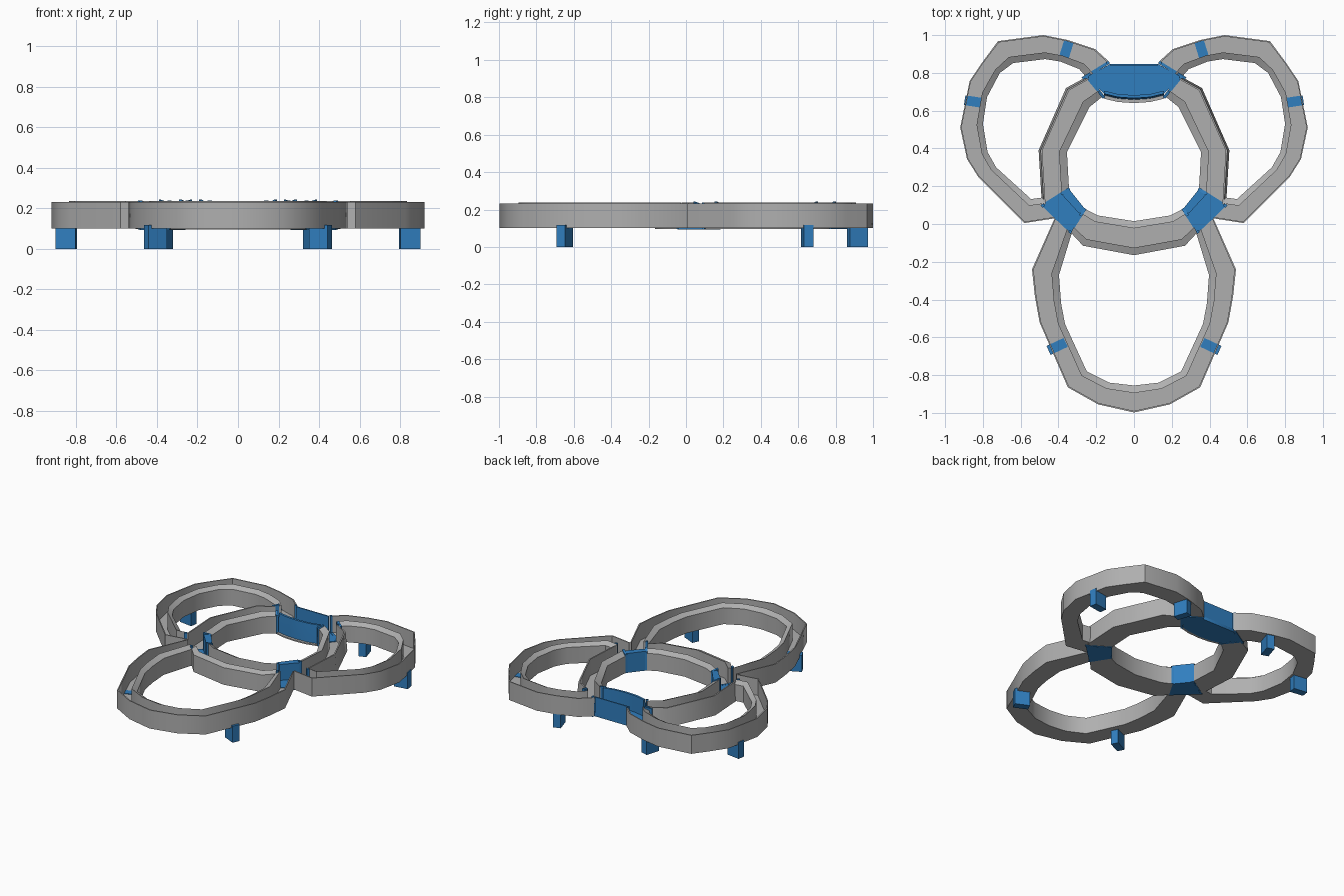
import bpy, bmesh, math

if "Cube" in bpy.data.objects:
    bpy.data.objects.remove(bpy.data.objects["Cube"])

BOT, FLOOR, TOP, LIP = 0.10, 0.114, 0.232, 0.217


def material(name, colour):
    m = bpy.data.materials.new(name)
    m.diffuse_color = colour
    m.use_nodes = True
    m.node_tree.nodes["Principled BSDF"].inputs["Base Color"].default_value = m.diffuse_color
    return m


blue = material("blue", (0.03, 0.21, 0.52, 1))
grey = material("dark_grey", (0.43, 0.43, 0.43, 1))


def finish(name, bm, mat):
    bmesh.ops.recalc_face_normals(bm, faces=bm.faces[:])
    me = bpy.data.meshes.new(name)
    bm.to_mesh(me)
    bm.free()
    ob = bpy.data.objects.new(name, me)
    bpy.context.collection.objects.link(ob)
    me.materials.append(mat)
    bpy.ops.object.select_all(action='DESELECT')
    ob.select_set(True)
    bpy.context.view_layer.objects.active = ob
    bpy.ops.object.shade_smooth_by_angle(angle=math.radians(42))
    return ob


def flip(pairs):
    return [((-a, b), (-c, d)) for (a, b), (c, d) in pairs]


def mirrored(half):
    # half ends on the centre line
    return half + flip(half)[-2::-1]


def sweep(name, pairs, section, mat):
    """Sweep a section (t across, z) between outer/inner outline pairs."""
    bm = bmesh.new()
    rows = [[bm.verts.new((o[0] + (i[0] - o[0]) * t,
                           o[1] + (i[1] - o[1]) * t, z)) for t, z in section]
            for o, i in pairs]
    n = len(section)
    for r, s in zip(rows, rows[1:]):
        for k in range(n):
            bm.faces.new((r[k], r[(k + 1) % n], s[(k + 1) % n], s[k]))
    bm.faces.new(rows[0])
    bm.faces.new(rows[-1])
    return finish(name, bm, mat)


def trough(name, pairs, lean=0.0, wall=0.06, rim=0.72, bottom=BOT, mat=grey):
    """Channel with a thin outer wall, low floor and thick inner rim."""
    w = lean + wall
    return sweep(name, pairs, [
        (0, bottom), (lean, TOP), (w, TOP), (w, FLOOR), (rim, FLOOR),
        (rim, TOP + 0.005), (1, LIP), (1, bottom)], mat)


def prism(name, outline, z0, z1, mat=blue):
    bm = bmesh.new()
    face = bm.faces.new([bm.verts.new((x, y, z0)) for x, y in outline])
    ext = bmesh.ops.extrude_face_region(bm, geom=[face])
    for v in ext["geom"]:
        if isinstance(v, bmesh.types.BMVert):
            v.co.z = z1
    return finish(name, bm, mat)


def bar(name, cx, cy, length, width, angle, z0, z1):
    c, s = math.cos(angle), math.sin(angle)
    pts = [(cx + u * length / 2 * c - v * width / 2 * s,
            cy + u * length / 2 * s + v * width / 2 * c)
           for u, v in ((-1, -1), (1, -1), (1, 1), (-1, 1))]
    return prism(name, pts, z0, z1)


def seam(name, a, b):
    """Thin U-shaped joint; b is the end at the inner rim."""
    dx, dy = b[0] - a[0], b[1] - a[1]
    d = math.hypot(dx, dy)
    nx, ny = -dy / d * 0.008, dx / d * 0.008
    pairs = [((a[0] + k * nx, a[1] + k * ny), (b[0] + k * nx, b[1] + k * ny))
             for k in (-1, 1)]
    sweep(name, pairs, [
        (-0.02, 0.095), (-0.02, 0.238), (0.08, 0.238), (0.08, 0.119),
        (0.71, 0.119), (0.71, 0.243), (1.02, 0.228), (1.02, 0.095)], blue)


# Front ring
trough("front_ring", mirrored([
    ((-0.42, 0.03), (-0.33, -0.05)), ((-0.54, -0.24), (-0.397, -0.27)),
    ((-0.525, -0.38), (-0.386, -0.42)), ((-0.50, -0.52), (-0.365, -0.53)),
    ((-0.35, -0.865), (-0.25, -0.78)), ((-0.19, -0.955), (-0.13, -0.84)),
    ((0, -0.998), (0, -0.855))]))

# Front arc of the centre ring: a rim on both sides
sweep("centre_ring_front", mirrored([
    ((-0.335, -0.045), (-0.26, 0.08)), ((-0.27, -0.115), (-0.19, 0.045)),
    ((0, -0.165), (0, 0.015))]), [
    (0, 0.095), (0, LIP), (0.22, TOP), (0.22, FLOOR), (0.79, FLOOR),
    (0.79, TOP + 0.005), (1, LIP), (1, 0.095)], grey)

back_ring = [
    ((-0.127, 0.855), (-0.25, 0.775)), ((-0.206, 0.926), (-0.29, 0.82)),
    ((-0.35, 0.974), (-0.39, 0.86)), ((-0.48, 1.0), (-0.47, 0.873)),
    ((-0.72, 0.968), (-0.64, 0.852)), ((-0.80, 0.86), (-0.71, 0.80)),
    ((-0.87, 0.757), (-0.778, 0.672)), ((-0.92, 0.51), (-0.80, 0.53)),
    ((-0.884, 0.344), (-0.775, 0.38)), ((-0.825, 0.25), (-0.73, 0.30)),
    ((-0.58, 0.005), (-0.545, 0.132)), ((-0.42, 0.03), (-0.485, 0.14))]
centre_side = [
    ((-0.487, 0.095), (-0.344, 0.185)), ((-0.505, 0.39), (-0.355, 0.38)),
    ((-0.36, 0.72), (-0.235, 0.62)), ((-0.25, 0.78), (-0.164, 0.677))]
corner = [(-0.487, 0.095), (-0.344, 0.185), (-0.26, 0.08),
          (-0.34, -0.045), (-0.42, 0.03)]
# Leg centre and direction across the ring
legs = [("front", -0.407, -0.648, 0.44), ("side", -0.847, 0.648, -0.15),
        ("back", -0.36, 0.917, 1.27)]

for side, sx in (("left", 1), ("right", -1)):
    def pts(p):
        return p if sx == 1 else flip(p)

    def m(p):
        return (p[0] * sx, p[1])

    trough("back_ring_" + side, pts(back_ring))
    trough("centre_ring_" + side, pts(centre_side), lean=0.07, bottom=0.097)
    # Corner connector: low floor, inner rim, U-shaped seams
    prism("corner_connector_" + side, [m(p) for p in corner], 0.094, 0.118)
    prism("corner_rim_" + side, [m(p) for p in (
        corner[1], corner[2], (-0.29, 0.055), (-0.384, 0.158))], 0.094, 0.232)
    seam("corner_seam_a_" + side, m(corner[0]), m(corner[1]))
    seam("corner_seam_b_" + side, m(corner[3]), m(corner[2]))
    seam("back_seam_a_" + side, m((-0.135, 0.855)), m((-0.27, 0.772)))
    seam("back_seam_b_" + side, m((-0.25, 0.78)), m((-0.16, 0.67)))
    # Legs show through the channel floor
    for name, x, y, a in legs:
        bar(f"{name}_leg_{side}", x * sx, y, 0.1, 0.052,
            a if sx == 1 else math.pi - a, 0, 0.118)

# Back connector: floor, thin back wall and leaning curved inner rim
curve = [(-0.16, 0.69), (-0.085, 0.672), (0, 0.666), (0.085, 0.672), (0.16, 0.69)]
prism("back_connector_floor", [(-0.127, 0.847), (-0.25, 0.778)] + curve +
      [(0.25, 0.778), (0.127, 0.847)], 0.096, 0.118)
prism("back_connector_wall", [(-0.127, 0.847), (0.127, 0.847),
                              (0.127, 0.838), (-0.127, 0.838)], 0.096, 0.234)
sweep("back_connector_rim", [((x, y + 0.016), (x, y - 0.024)) for x, y in curve],
      [(0, 0.096), (0, 0.236), (0.4, 0.236), (0.6, 0.102), (0.6, 0.096)], blue)
# Grey lip at the foot of the curved rim
sweep("back_lip", [((x, y), (x, y - 0.026)) for x, y in curve],
      [(0, 0.097), (0, 0.106), (1, 0.106), (1, 0.097)], grey)
